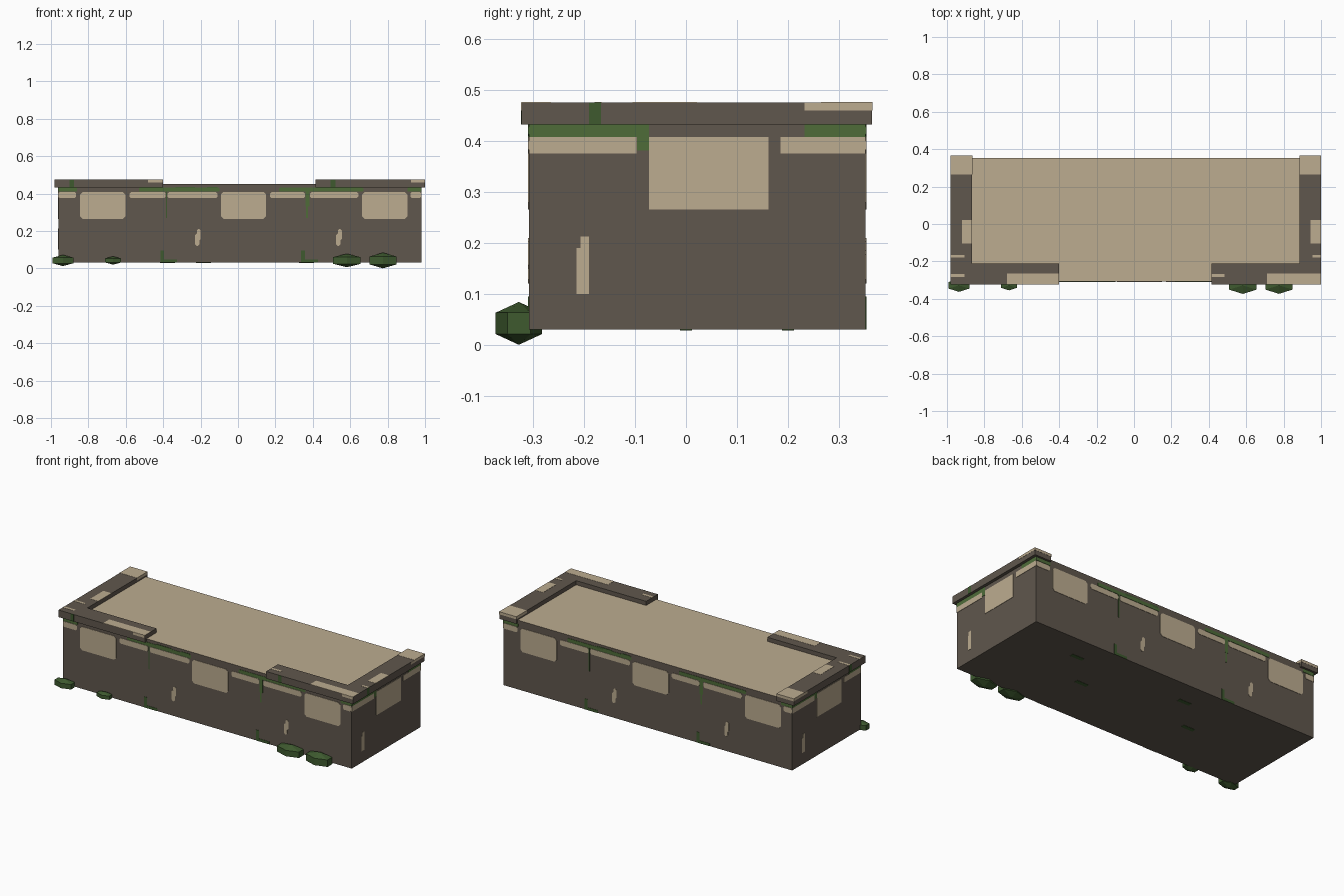
import bpy, bmesh, math
from mathutils import Matrix, Vector

cube = bpy.data.objects.get("Cube")
if cube:
    bpy.data.objects.remove(cube, do_unlink=True)


def make_material(name, rgb):
    lin = [((c / 255 + 0.055) / 1.055) ** 2.4 for c in rgb] + [1.0]
    mat = bpy.data.materials.new(name)
    mat.use_nodes = True
    mat.diffuse_color = lin
    bsdf = mat.node_tree.nodes["Principled BSDF"]
    bsdf.inputs["Base Color"].default_value = lin
    bsdf.inputs["Roughness"].default_value = 0.9
    return mat


BROWN, TAN, MOSS, DARK = range(4)
MATERIALS = [
    make_material("brown_stone", (96, 87, 77)),
    make_material("tan_plaster", (188, 172, 144)),
    make_material("moss_green", (78, 108, 57)),
    make_material("dark_green", (62, 90, 47)),
]


def finish(name, bm):
    bmesh.ops.recalc_face_normals(bm, faces=bm.faces)
    mesh = bpy.data.meshes.new(name)
    bm.to_mesh(mesh)
    bm.free()
    for mat in MATERIALS:
        mesh.materials.append(mat)
    obj = bpy.data.objects.new(name, mesh)
    bpy.context.collection.objects.link(obj)
    return obj


def add_box(bm, xs, ys, zs, color):
    size = Vector((xs[1] - xs[0], ys[1] - ys[0], zs[1] - zs[0]))
    mid = Vector((sum(xs), sum(ys), sum(zs))) / 2
    verts = bmesh.ops.create_cube(bm, size=1)["verts"]
    for v in verts:
        v.co = v.co * size + mid
    for f in {f for v in verts for f in v.link_faces}:
        f.material_index = color


def add_plate(bm, u0, u1, z0, z1, color, cut, depth=0.002):
    """Thin wall plate with chamfered corners, facing -y at y = 0."""
    outline = [(u0 + cut, z0), (u1 - cut, z0), (u1, z0 + cut), (u1, z1 - cut),
               (u1 - cut, z1), (u0 + cut, z1), (u0, z1 - cut), (u0, z0 + cut)]
    face = bm.faces.new([bm.verts.new((u, 0.001, z)) for u, z in outline])
    face.material_index = color
    ext = bmesh.ops.extrude_face_region(bm, geom=[face])["geom"]
    for v in ext:
        if isinstance(v, bmesh.types.BMVert):
            v.co.y = -depth
    for v in face.verts:
        for f in v.link_faces:
            f.material_index = color


# Main block with a plastered top
X0, X1, Y0, Y1 = -0.96, 0.98, -0.308, 0.352
CX, CY = (X0 + X1) / 2, (Y0 + Y1) / 2
bm = bmesh.new()
add_box(bm, (X0, X1), (Y0, Y1), (0.03, 0.45), BROWN)
bm.normal_update()
for f in bm.faces:
    if f.normal.z > 0.9:
        f.material_index = TAN
finish("main_block", bm)

# Weathered patches of the long walls: start, end, bottom, top, colour, corner cut
long_wall = [(x, x + 0.243, 0.265, 0.408, TAN, 0.014) for x in (-0.845, -0.092, 0.663)]
long_wall += [(a, b, 0.375, 0.408, TAN, 0.008) for a, b in (
    (X0, -0.865), (-0.58, -0.387), (-0.376, -0.11),
    (0.172, 0.358), (0.385, 0.643), (0.922, X1))]
long_wall += [(a, b, 0.41, 0.431, MOSS, 0.004) for a, b in (
    (X0, -0.86), (-0.53, -0.10), (0.22, 0.67), (0.905, X1))]
long_wall += [(-0.335, -0.23, 0.424, 0.436, DARK, 0), (-0.165, -0.11, 0.424, 0.436, DARK, 0)]
long_wall += [(0.36, 0.382, 0.33, 0.43, MOSS, 0), (0.364, 0.374, 0.27, 0.33, MOSS, 0),
              (-0.386, -0.379, 0.27, 0.41, DARK, 0)]
for x in (-0.415, 0.337):
    long_wall += [(x, x + 0.02, 0.03, 0.095, DARK, 0), (x + 0.02, x + 0.09, 0.03, 0.046, DARK, 0)]
for x in (-0.23, 0.525):
    long_wall += [(x, x + 0.023, 0.12, 0.185, TAN, 0.008), (x + 0.01, x + 0.03, 0.15, 0.21, TAN, 0.007)]

# Weathered patches of the short walls
short_wall = [
    (-0.073, 0.162, 0.265, 0.408, TAN, 0),
    (Y0, -0.097, 0.375, 0.408, TAN, 0),
    (0.185, Y1, 0.375, 0.408, TAN, 0),
    (Y0, -0.073, 0.408, 0.432, MOSS, 0),
    (-0.096, -0.073, 0.381, 0.408, MOSS, 0),
    (0.233, Y1, 0.408, 0.432, MOSS, 0),
    (-0.215, -0.19, 0.10, 0.19, TAN, 0),
    (-0.207, -0.19, 0.19, 0.212, TAN, 0),
]


def wall_patches(name, patches, centre, reach, turn):
    bm = bmesh.new()
    for a, b, z0, z1, color, cut in patches:
        add_plate(bm, a - centre, b - centre, z0, z1, color, cut)
    place = (Matrix.Translation((CX, CY, 0)) @ Matrix.Rotation(turn, 4, "Z")
             @ Matrix.Translation((0, -reach, 0)))
    bm.transform(place)
    finish(name, bm)


half_x, half_y = (X1 - X0) / 2, (Y1 - Y0) / 2
wall_patches("front_wall_patches", long_wall, CX, half_y, 0)
wall_patches("back_wall_patches", long_wall, CX, half_y, math.pi)
wall_patches("left_wall_patches", short_wall, CY, half_x, math.pi / 2)
wall_patches("right_wall_patches", short_wall, CY, half_x, -math.pi / 2)

# Moss spots on the underside
bm = bmesh.new()
for x, y in ((0.565, 0.2), (0.367, 0.0), (-0.184, 0.2), (-0.378, 0.0)):
    add_box(bm, (x - 0.04, x + 0.04), (y - 0.012, y + 0.012), (0.0285, 0.031), DARK)
finish("underside_spots", bm)

# L-shaped parapets on both sides of the open front
F, B, LOW, TOP = -0.323, 0.365, 0.432, 0.475
for name, side, arm in (("right_parapet", (-0.98, -0.865), (-0.865, -0.40)),
                        ("left_parapet", (0.885, 0.999), (0.415, 0.885))):
    bm = bmesh.new()
    add_box(bm, side, (F, B), (LOW, TOP), BROWN)
    add_box(bm, arm, (F, -0.21), (LOW, TOP), BROWN)
    finish(name, bm)

# Worn plaster and moss on the parapets
E = 0.001
bm = bmesh.new()
for x0, x1, outer in ((-0.98, -0.865, -0.98), (0.885, 0.999, 0.999)):
    add_box(bm, (x0 - E, x1 + E), (0.265, B + E), (0.46, TOP + E), TAN)
    add_box(bm, (outer - E, outer + E), (0.233, B), (0.46, TOP), TAN)
    add_box(bm, (outer - E, outer + E), (-0.19, -0.167), (LOW, TOP), DARK)
for xs, ys in (((-0.92, -0.865), (-0.105, 0.022)), ((0.945, 0.999), (-0.105, 0.022)),
               ((-0.68, -0.40), (F, -0.265)), ((0.71, 0.999), (F, -0.265)),
               ((-0.98, -0.905), (F + 0.04, -0.267)), ((0.415, 0.485), (F + 0.04, -0.267)),
               ((-0.98, -0.905), (-0.18, -0.165)), ((0.955, 0.999), (-0.18, -0.165))):
    add_box(bm, xs, ys, (TOP - E, TOP + E), TAN)
for xs, zs, color in (((-0.48, -0.40), (0.46, TOP), TAN), ((0.925, 0.999), (0.46, TOP), TAN),
                      ((-0.90, -0.877), (LOW, TOP), DARK), ((0.495, 0.52), (LOW, TOP), DARK)):
    add_box(bm, xs, (F - E, F + E), zs, color)
finish("parapet_patches", bm)

# Low-poly bushes along the front
for i, (x, sx, sz) in enumerate(((-0.936, 0.074, 0.03), (-0.668, 0.057, 0.022),
                                 (0.582, 0.098, 0.036), (0.775, 0.097, 0.042))):
    bm = bmesh.new()
    bmesh.ops.create_uvsphere(bm, u_segments=6, v_segments=3, radius=1)
    bm.transform(Matrix.Translation((x, -0.328, 0.042)) @ Matrix.Diagonal((sx, sx * 0.54, sz, 1)))
    for f in bm.faces:
        f.material_index = DARK
    finish(f"bush_{i + 1}", bm)
